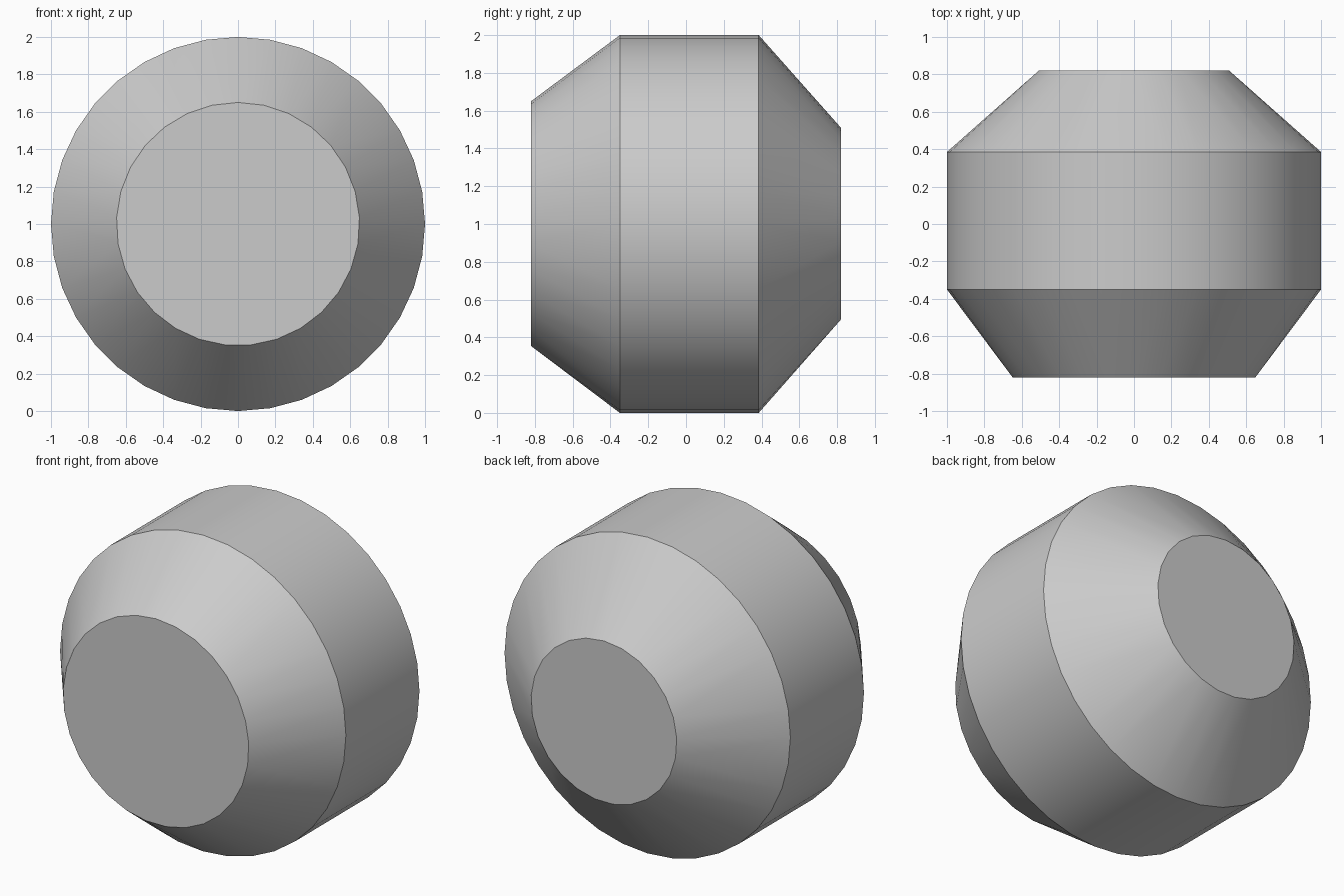
import bpy, bmesh
from math import sin, cos, tau, radians

if "Cube" in bpy.data.objects:
    bpy.data.objects.remove(bpy.data.objects["Cube"], do_unlink=True)

# Single plain grey
grey = bpy.data.materials.new("plain_grey")
grey.use_nodes = True
colour = (0.6, 0.6, 0.6, 1)
grey.diffuse_color = colour
grey.node_tree.nodes["Principled BSDF"].inputs["Base Color"].default_value = colour

# Rings from front to back: y, radius, sides (first corner points up)
rings = [(-0.82, 0.65, 29), (-0.35, 1.0, 36), (0.385, 1.0, 36), (0.82, 0.51, 25)]

# Solid drum with two tapered ends, wrapped around the rings
bm = bmesh.new()
for y, radius, sides in rings:
    for i in range(sides):
        a = tau * i / sides
        bm.verts.new((radius * sin(a), y, 1 + radius * cos(a)))
bmesh.ops.convex_hull(bm, input=bm.verts[:])
bmesh.ops.dissolve_limit(bm, angle_limit=radians(0.1), verts=bm.verts[:], edges=bm.edges[:])
bmesh.ops.recalc_face_normals(bm, faces=bm.faces[:])

mesh = bpy.data.meshes.new("tapered_drum")
bm.to_mesh(mesh)
bm.free()
mesh.materials.append(grey)
drum = bpy.data.objects.new("tapered_drum", mesh)
bpy.context.collection.objects.link(drum)

# Smooth sides, crisp rims
bpy.ops.object.select_all(action="DESELECT")
drum.select_set(True)
bpy.context.view_layer.objects.active = drum
bpy.ops.object.shade_smooth_by_angle(angle=radians(25))
